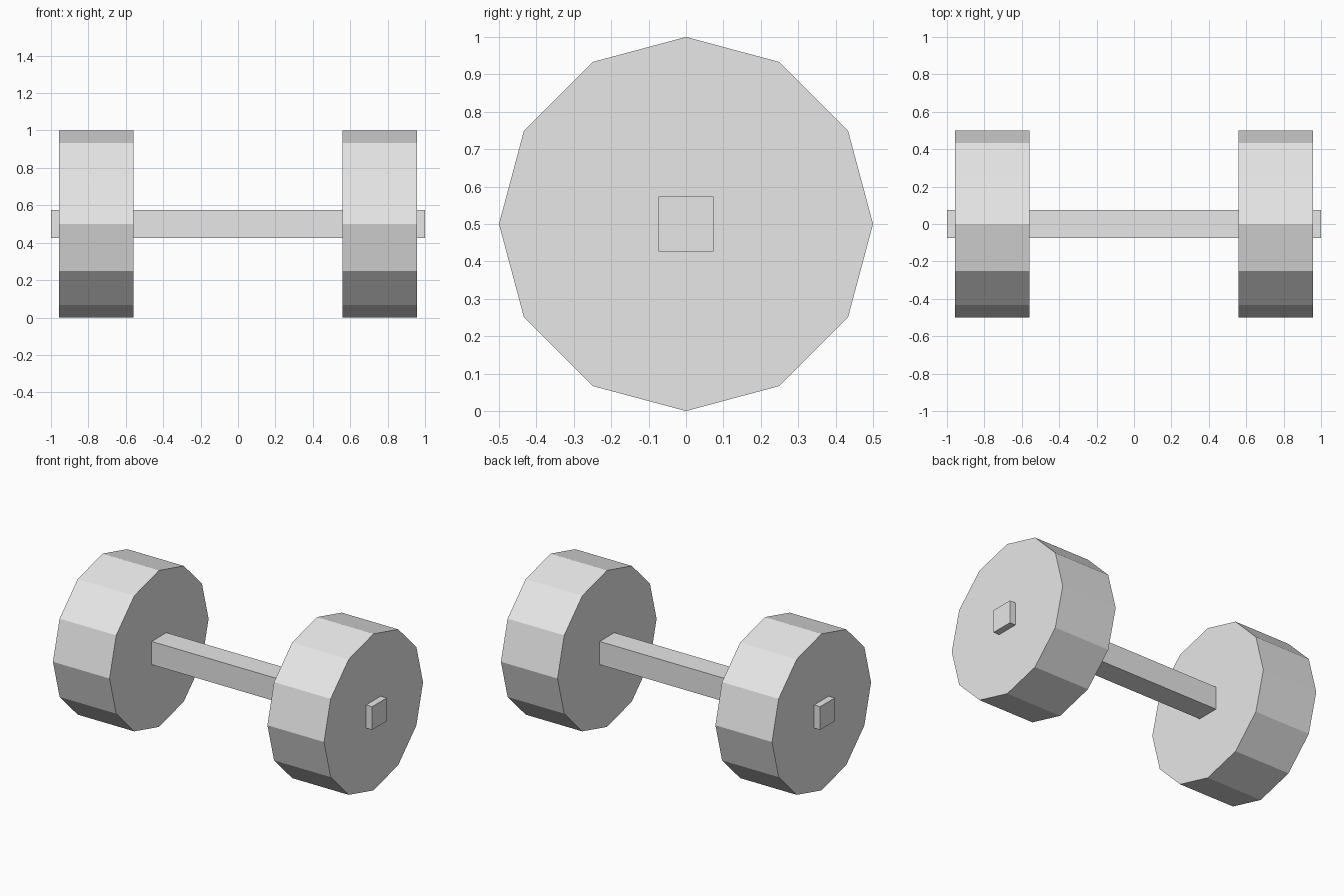
import bpy
from math import pi

cube = bpy.data.objects.get("Cube")
if cube:
    bpy.data.objects.remove(cube, do_unlink=True)

GREY = (0.8, 0.8, 0.8, 1.0)
CENTRE_Z = 0.5

metal = bpy.data.materials.new("light_grey")
metal.use_nodes = True
metal.diffuse_color = GREY
metal.node_tree.nodes["Principled BSDF"].inputs["Base Color"].default_value = GREY


def finish(name):
    obj = bpy.context.object
    obj.name = name
    obj.data.name = name
    obj.data.materials.clear()
    obj.data.materials.append(metal)
    return obj


# Square handle bar, its ends just proud of the weights
bpy.ops.mesh.primitive_cube_add(size=1, location=(0, 0, CENTRE_Z))
bar = finish("handle_bar")
bar.scale = (2.0, 0.148, 0.148)

# Twelve-sided weights, one on each end
for name, side in (("left_weight", 1), ("right_weight", -1)):
    bpy.ops.mesh.primitive_cylinder_add(
        vertices=12, radius=0.5, depth=0.4,
        location=(side * 0.758, 0, CENTRE_Z), rotation=(0, pi / 2, 0))
    finish(name)
